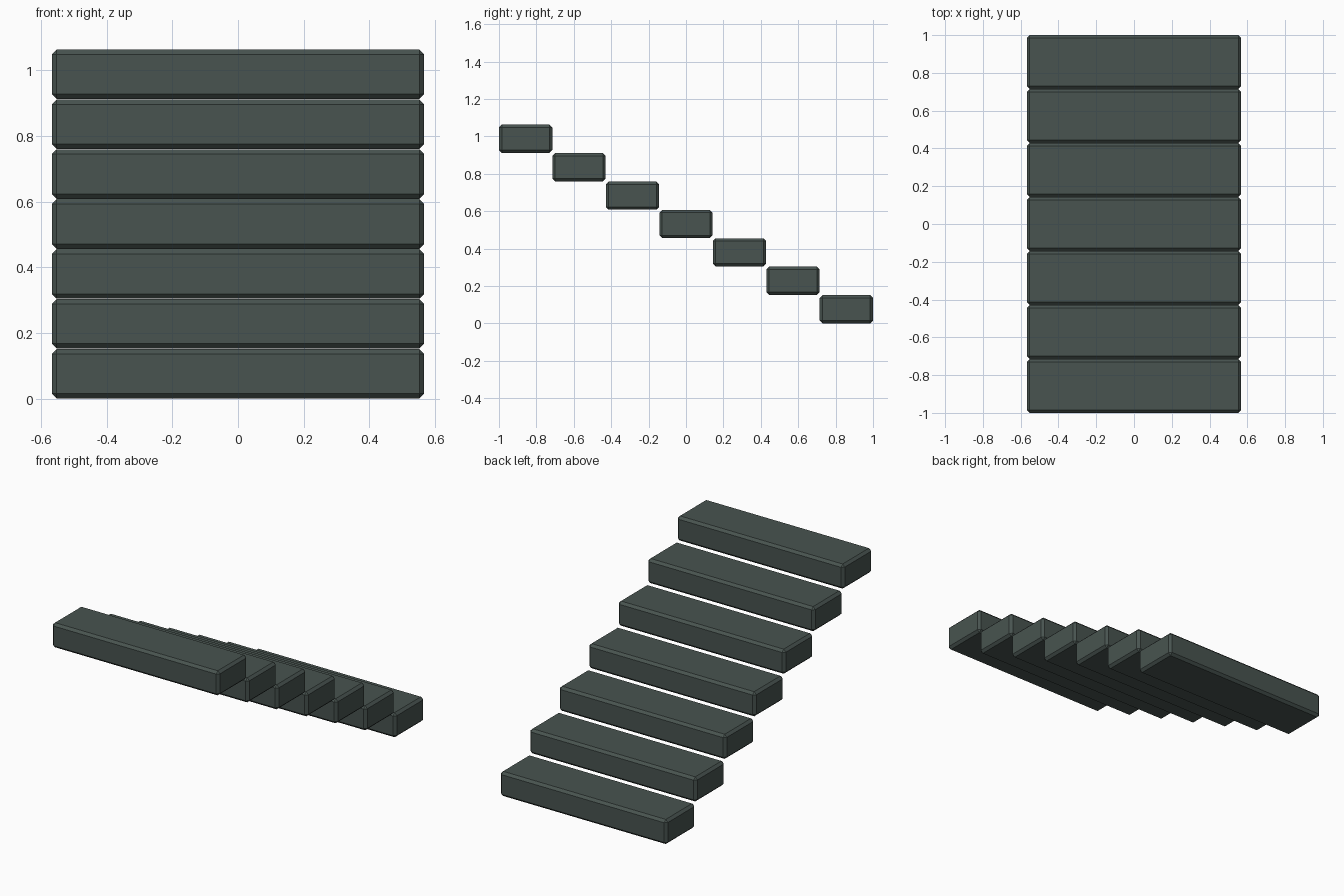
import bpy
import bmesh

cube = bpy.data.objects.get("Cube")
if cube:
    bpy.data.objects.remove(cube, do_unlink=True)

# Dark green-grey stone
COLOUR = (0.065, 0.088, 0.08, 1.0)
stone = bpy.data.materials.new("dark_slate")
stone.use_nodes = True
stone.diffuse_color = COLOUR
stone.node_tree.nodes["Principled BSDF"].inputs["Base Color"].default_value = COLOUR

COUNT = 7
WIDTH, DEPTH, HEIGHT = 1.134, 0.285, 0.151
RUN = (2 - DEPTH) / (COUNT - 1)
RISE = 0.152
CHAMFER = 0.015

# One chamfered slab shared by every step
slab = bpy.data.meshes.new("step_slab")
bm = bmesh.new()
bmesh.ops.create_cube(bm, size=1)
bmesh.ops.scale(bm, vec=(WIDTH, DEPTH, HEIGHT), verts=bm.verts)
bmesh.ops.bevel(bm, geom=bm.edges[:], offset=CHAMFER, segments=1,
                affect='EDGES', clamp_overlap=True)
bm.to_mesh(slab)
bm.free()
slab.materials.append(stone)

# Flight of separate steps, climbing towards the front
for i in range(COUNT):
    step = bpy.data.objects.new(f"step_{i + 1}", slab)
    step.location = (0, 1 - DEPTH / 2 - i * RUN, HEIGHT / 2 + i * RISE)
    bpy.context.collection.objects.link(step)
